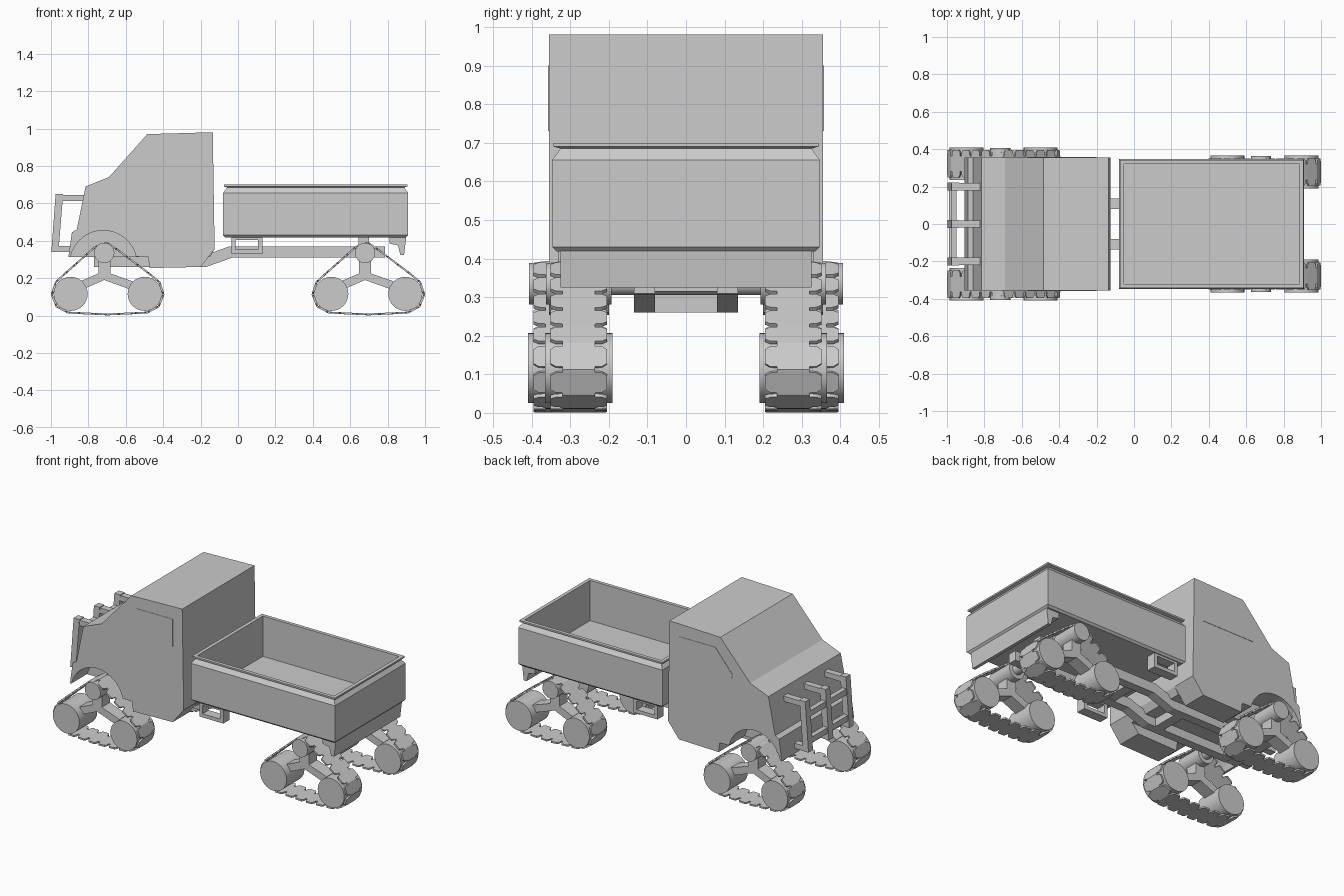
import bpy, bmesh, math
from mathutils import Vector, Matrix, geometry

if "Cube" in bpy.data.objects:
    bpy.data.objects.remove(bpy.data.objects["Cube"])


def finish(bm, name):
    bmesh.ops.recalc_face_normals(bm, faces=bm.faces)
    me = bpy.data.meshes.new(name)
    bm.to_mesh(me)
    bm.free()
    ob = bpy.data.objects.new(name, me)
    bpy.context.collection.objects.link(ob)
    return ob


def prism(name, pts, y0, y1):
    """Side profile (x, z) extruded from y0 to y1."""
    bm = bmesh.new()
    a = [bm.verts.new((x, y0, z)) for x, z in pts]
    b = [bm.verts.new((x, y1, z)) for x, z in pts]
    bm.faces.new(a)
    bm.faces.new(b)
    n = len(pts)
    for i in range(n):
        j = (i + 1) % n
        bm.faces.new((a[i], a[j], b[j], b[i]))
    return finish(bm, name)


def box(name, x0, x1, y0, y1, z0, z1):
    return prism(name, [(x0, z0), (x1, z0), (x1, z1), (x0, z1)], y0, y1)


def cyl(name, x, y, z, r, length):
    bm = bmesh.new()
    m = Matrix.Translation((x, y, z)) @ Matrix.Rotation(math.pi / 2, 4, 'X')
    bmesh.ops.create_cone(bm, cap_ends=True, segments=32, radius1=r, radius2=r, depth=length, matrix=m)
    for f in bm.faces:
        f.smooth = len(f.verts) == 4
    for e in bm.edges:
        e.smooth = all(f.smooth for f in e.link_faces)
    return finish(bm, name)


# cab: narrow core plus side shells with wheel arches
front = [(-0.125, 0.355), (-0.135, 0.98), (-0.485, 0.97), (-0.69, 0.74), (-0.815, 0.69),
         (-0.862, 0.46), (-0.888, 0.445), (-0.907, 0.313)]
prism("cab_core", front + [(-0.15, 0.313)], -0.2, 0.2)
arch = []
for i in range(17):
    t = math.radians(167.2 - i * 154.4 / 16)
    arch.append((-0.72 + 0.18 * math.cos(t), 0.275 + 0.18 * math.sin(t)))
skirt = [(-0.48, 0.313), (-0.473, 0.254), (-0.2, 0.26)]
window = [(-0.2, 0.73), (-0.2, 0.90), (-0.45, 0.90), (-0.57, 0.76), (-0.56, 0.73)]
for s in (-1, 1):
    prism("cab_side", front + arch + skirt, s * 0.2, s * 0.355)
    prism("side_window", window, s * 0.35, s * 0.357)

# cargo bed: stacked rectangles (inset, z) from underside, over the rim, to the floor
bm = bmesh.new()
rings = []
for d, z in [(0.012, 0.418), (0, 0.43), (0, 0.655), (0.022, 0.685), (0.004, 0.69),
             (0.004, 0.70), (0.026, 0.70), (0.026, 0.45)]:
    rings.append([bm.verts.new((x, y, z)) for x, y in
                  [(-0.08 + d, -0.347 + d), (0.91 - d, -0.347 + d), (0.91 - d, 0.347 - d), (-0.08 + d, 0.347 - d)]])
for a, b in zip(rings, rings[1:]):
    for i in range(4):
        j = (i + 1) % 4
        bm.faces.new((a[i], a[j], b[j], b[i]))
bm.faces.new(rings[0])
bm.faces.new(rings[-1])
finish(bm, "cargo_bed")
prism("rear_valance", [(0.81, 0.425), (0.9, 0.425), (0.888, 0.325), (0.868, 0.325), (0.855, 0.375), (0.81, 0.385)],
      -0.325, 0.325)

# chassis rails, crossmembers and side brackets
rail = [(-0.77, 0.26), (-0.17, 0.26), (-0.03, 0.31), (0.785, 0.31), (0.785, 0.37), (-0.045, 0.37),
        (-0.2, 0.315), (-0.77, 0.315)]
for s in (-1, 1):
    prism("chassis_rail", rail, s * 0.08, s * 0.135)
    box("bed_mount", 0.645, 0.70, s * 0.08, s * 0.135, 0.365, 0.425)
    for x0, x1, z0, z1 in [(-0.035, 0.13, 0.33, 0.352), (-0.035, 0.13, 0.405, 0.425),
                           (-0.035, -0.013, 0.352, 0.405), (0.108, 0.13, 0.352, 0.405)]:
        box("side_step_frame", x0, x1, s * 0.27, s * 0.33, z0, z1)
for x, z in [(-0.74, 0.26), (-0.25, 0.26), (0.1, 0.315), (0.68, 0.315)]:
    box("crossmember", x - 0.03, x + 0.03, -0.085, 0.085, z, z + 0.05)

# bull bar
for y in (-0.2, 0, 0.2):
    prism("bar_upright", [(-0.998, 0.34), (-0.96, 0.34), (-0.935, 0.65), (-0.975, 0.65)], y - 0.022, y + 0.022)
    box("bar_top_arm", -0.96, -0.81, y - 0.02, y + 0.02, 0.612, 0.645)
    box("bar_lower_arm", -0.98, -0.89, y - 0.02, y + 0.02, 0.34, 0.372)
for z in (0.40, 0.56):
    x = -0.998 + (z - 0.34) * 0.07
    box("bar_crosspiece", x + 0.004, x + 0.034, -0.2, 0.2, z - 0.018, z + 0.018)


# track belt: flat chamfered plates joined by narrow necks
def belt(cx, cy, wheels):
    pts = [Vector((cx, 0.006))]
    for x, z, r in wheels:
        pts += [Vector((x + r * math.cos(k * math.pi / 32), z + r * math.sin(k * math.pi / 32))) for k in range(64)]
    loop = [pts[i] for i in geometry.convex_hull_2d(pts)]
    loop.append(loop[0])
    total = sum((b - a).length for a, b in zip(loop, loop[1:]))
    n = 22
    joints, run = [], 0
    for a, b in zip(loop, loop[1:]):
        seg = (b - a).length
        while len(joints) < n and len(joints) * total / n < run + seg:
            joints.append(a.lerp(b, (len(joints) * total / n - run) / seg))
        run += seg
    bm = bmesh.new()
    rows = []
    for i in range(n):
        for f, w in [(0, .042), (.09, .042), (.1, .06), (.22, .073), (.78, .073), (.9, .06), (.91, .042)]:
            p = joints[i].lerp(joints[(i + 1) % n], f)
            rows.append([bm.verts.new((p.x, cy + q, p.y)) for q in (-w, w)])
    for i, a in enumerate(rows):
        b = rows[(i + 1) % len(rows)]
        bm.faces.new((a[0], a[1], b[1], b[0]))
    ob = finish(bm, "track_belt")
    m = ob.modifiers.new("thickness", 'SOLIDIFY')
    m.thickness = 0.01
    m.offset = 0


# four track units: front pair is set wider than the rear pair
for cx, yc in ((-0.697, 0.322), (0.697, 0.278)):
    sx = cx - 0.018
    cyl("axle", sx, 0, 0.335, 0.03, 2 * yc)
    for s in (-1, 1):
        cy = s * yc
        cyl("drive_sprocket", sx, cy, 0.335, 0.054, 0.17)
        for d in (-1, 1):
            cyl("track_wheel", cx + d * 0.198, cy, 0.116, 0.091, 0.175)
        prism("track_arm", [(sx - 0.032, 0.33), (sx - 0.032, 0.225), (cx - 0.2, 0.16), (cx - 0.19, 0.115),
                            (sx, 0.19), (cx + 0.19, 0.115), (cx + 0.2, 0.16), (sx + 0.032, 0.225),
                            (sx + 0.032, 0.33)], cy - 0.04, cy + 0.04)
        belt(cx, cy, [(cx - 0.198, 0.116, 0.101), (cx + 0.198, 0.116, 0.101), (sx, 0.335, 0.056)])
